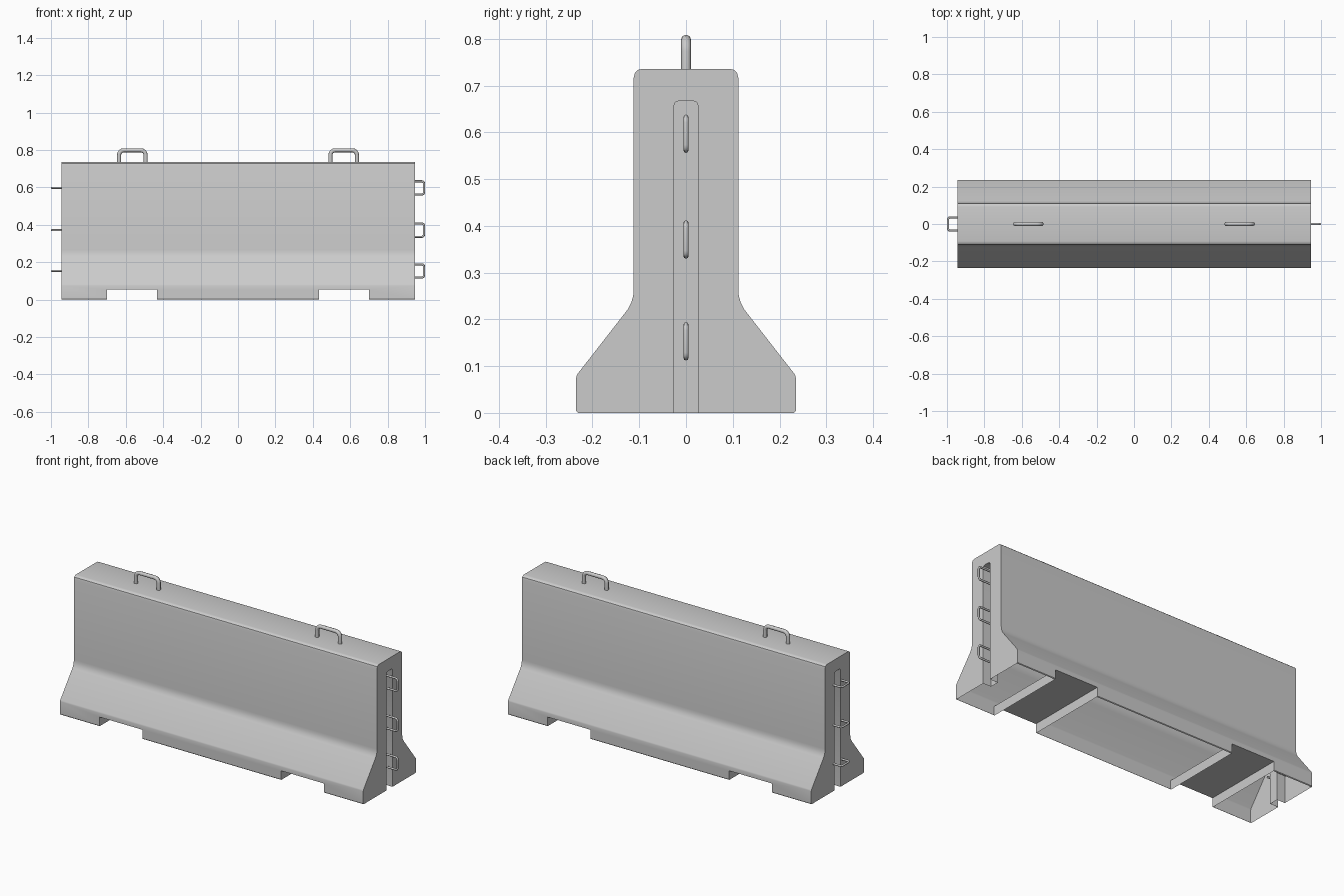
import bpy, bmesh, math
from mathutils import Vector

if "Cube" in bpy.data.objects:
    bpy.data.objects.remove(bpy.data.objects["Cube"])


def prism(name, profile, x0, x1):
    """Extrude a (y, z) outline along x."""
    bm = bmesh.new()
    face = bm.faces.new([bm.verts.new((x0, y, z)) for y, z in profile])
    out = bmesh.ops.extrude_face_region(bm, geom=[face])
    verts = [g for g in out["geom"] if isinstance(g, bmesh.types.BMVert)]
    bmesh.ops.translate(bm, verts=verts, vec=(x1 - x0, 0, 0))
    bmesh.ops.recalc_face_normals(bm, faces=bm.faces)
    me = bpy.data.meshes.new(name)
    bm.to_mesh(me)
    bm.free()
    ob = bpy.data.objects.new(name, me)
    bpy.context.collection.objects.link(ob)
    return ob


def activate(ob):
    bpy.ops.object.select_all(action='DESELECT')
    ob.select_set(True)
    bpy.context.view_layer.objects.active = ob


def mirrored(half):
    return half + [(-y, z) for y, z in reversed(half)]


def cut(ob, cutter):
    activate(ob)
    mod = ob.modifiers.new("cut", 'BOOLEAN')
    mod.operation = 'DIFFERENCE'
    mod.solver = 'EXACT'
    mod.object = cutter
    bpy.ops.object.modifier_apply(modifier=mod.name)
    bpy.data.objects.remove(cutter)


def u_bar(name, base, out, side, length, half, corner, radius):
    """Round bar bent to a U: legs run along 'out', spread along 'side'."""
    base, out, side = Vector(base), Vector(out), Vector(side)
    arc = [(half - corner + corner * math.cos(a), length - corner + corner * math.sin(a))
           for a in [math.radians(d) for d in (0, 22.5, 45, 67.5, 90)]]
    path = mirrored([(half, 0)] + arc)
    cu = bpy.data.curves.new(name, 'CURVE')
    cu.dimensions = '3D'
    cu.bevel_depth = radius
    cu.bevel_resolution = 2
    cu.use_fill_caps = True
    sp = cu.splines.new('POLY')
    sp.points.add(len(path) - 1)
    for p, (s, o) in zip(sp.points, path):
        p.co = (*(base + side * s + out * o), 1)
    ob = bpy.data.objects.new(name, cu)
    bpy.context.collection.objects.link(ob)
    activate(ob)
    bpy.ops.object.convert(target='MESH')
    bpy.ops.object.shade_smooth_by_angle(angle=math.radians(50))


# Barrier body
body = prism("barrier_body", mirrored([
    (0.231, 0), (0.235, 0.004), (0.235, 0.075), (0.233, 0.082), (0.124, 0.222),
    (0.117, 0.236), (0.113, 0.25), (0.112, 0.265), (0.112, 0.716),
    (0.109, 0.728), (0.102, 0.734), (0.092, 0.736)]), -0.945, 0.945)

for s in (-1, 1):
    # Forklift notches under the base
    x0, x1 = sorted((s * 0.432, s * 0.70))
    cut(body, prism("notch_cutter", mirrored([(0.4, -0.1), (0.4, 0.053)]), x0, x1))
    # End grooves
    x0, x1 = sorted((s * 0.895, s * 1.1))
    cut(body, prism("groove_cutter", mirrored([
        (0.026, -0.1), (0.026, 0.657), (0.023, 0.664), (0.016, 0.667)]), x0, x1))

# Open underside of the shell
bm = bmesh.new()
bm.from_mesh(body.data)
under = [f for f in bm.faces if all(v.co.z < 0.001 for v in f.verts)]
bmesh.ops.delete(bm, geom=under, context='FACES')
bm.to_mesh(body.data)
bm.free()
activate(body)
bpy.ops.object.shade_smooth_by_angle(angle=math.radians(30))

# Lifting handles on top
for s, label in ((-1, "left"), (1, "right")):
    u_bar("lifting_handle_" + label, (s * 0.565, 0, 0.70), (0, 0, 1), (1, 0, 0),
          0.098, 0.071, 0.025, 0.011)

# Linking loops: upright on the right end, flat on the left end
for i, z in enumerate((0.153, 0.371, 0.597)):
    u_bar(f"right_loop_{i}", (0.885, 0, z), (1, 0, 0), (0, 0, 1),
          0.1095, 0.0355, 0.012, 0.0055)
    u_bar(f"left_loop_{i}", (-0.885, 0, z), (-1, 0, 0), (0, 1, 0),
          0.1095, 0.0355, 0.012, 0.0055)
